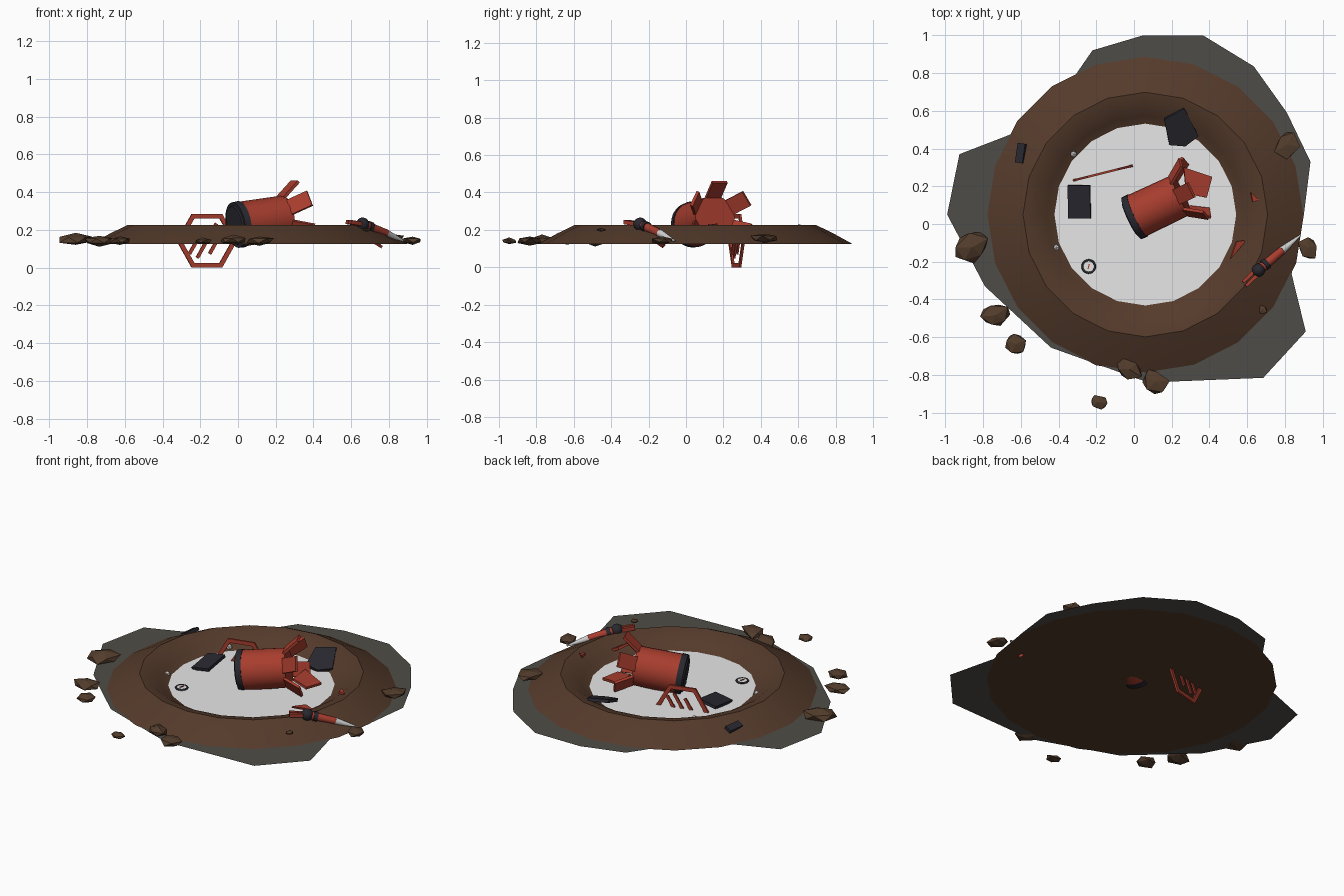
import bpy, bmesh, math, random
from math import cos, sin, pi, radians
from mathutils import Vector as V, Matrix, Euler

if "Cube" in bpy.data.objects:
    bpy.data.objects.remove(bpy.data.objects["Cube"])

random.seed(4)


def material(name, r, g, b):
    m = bpy.data.materials.new(name)
    m.diffuse_color = (r, g, b, 1)
    m.use_nodes = True
    m.node_tree.nodes["Principled BSDF"].inputs["Base Color"].default_value = m.diffuse_color
    return m


SOIL = material("brown soil", .090, .043, .024)
ROCK = material("rock brown", .086, .046, .025)
RED = material("red paint", .39, .047, .027)
SLATE = material("dark slate", .021, .021, .029)
SCORCH = material("scorched grey", .078, .073, .063)
PALE = material("pale grey", .83, .83, .83)
SILVER = material("silver", .62, .62, .62)


def finish(name, bm, mat, smooth=None):
    me = bpy.data.meshes.new(name)
    bm.to_mesh(me)
    bm.free()
    me.materials.append(mat)
    ob = bpy.data.objects.new(name, me)
    bpy.context.collection.objects.link(ob)
    if smooth:
        bpy.ops.object.select_all(action='DESELECT')
        ob.select_set(True)
        bpy.context.view_layer.objects.active = ob
        bpy.ops.object.shade_smooth_by_angle(angle=radians(smooth))
    return ob


def add_tube(bm, p, q, r1, r2, n=12):
    p, q = V(p), V(q)
    d = q - p
    M = Matrix.Translation((p + q) / 2) @ d.to_track_quat('Z', 'Y').to_matrix().to_4x4()
    bmesh.ops.create_cone(bm, cap_ends=True, segments=n, radius1=r1, radius2=r2,
                          depth=d.length, matrix=M)


def tube(name, p, q, r1, r2, mat, n=12):
    bm = bmesh.new()
    add_tube(bm, p, q, r1, r2, n)
    return finish(name, bm, mat, 35)


def add_bar(bm, p, q, side, width, thick):
    # box running p to q, its width measured along side
    p, q = V(p), V(q)
    z = (q - p).normalized()
    x = (V(side) - z * z.dot(V(side))).normalized()
    y = z.cross(x)
    M = Matrix((x * width, y * thick, z * (q - p).length)).transposed().to_4x4()
    bmesh.ops.create_cube(bm, size=1, matrix=Matrix.Translation((p + q) / 2) @ M)


def plate(name, pts, loc, rot, thick, mat):
    # flat polygon given thickness, then tilted into place
    bm = bmesh.new()
    f = bm.faces.new([bm.verts.new((x, y, -thick / 2)) for x, y in pts])
    ex = bmesh.ops.extrude_face_region(bm, geom=[f])
    bmesh.ops.translate(bm, vec=(0, 0, thick),
                        verts=[v for v in ex['geom'] if isinstance(v, bmesh.types.BMVert)])
    bmesh.ops.recalc_face_normals(bm, faces=bm.faces)
    M = Matrix.Translation(loc) @ Euler([radians(a) for a in rot]).to_matrix().to_4x4()
    bmesh.ops.transform(bm, matrix=M, verts=bm.verts)
    return finish(name, bm, mat)


CX, CY, N = .06, .05, 20


def circle(bm, r, z):
    return [bm.verts.new((CX + r * cos(2 * pi * i / N), CY + r * sin(2 * pi * i / N), z))
            for i in range(N)]


# crater: turned ring with raised rim, sunken floor and flat underside
bm = bmesh.new()
profile = [(.84, .125), (.74, .180), (.648, .225), (.585, .212), (.525, .172), (.48, .146), (.45, .137)]
loops = [circle(bm, r, z) for r, z in profile]
for a, b in zip(loops, loops[1:]):
    for i in range(N):
        j = (i + 1) % N
        bm.faces.new((a[i], a[j], b[j], b[i]))
bm.faces.new(loops[-1])
bm.faces.new(loops[0][::-1])
finish("crater", bm, SOIL, 25)

# pale crater floor
bm = bmesh.new()
bm.faces.new(circle(bm, .484, .147))
finish("crater_floor", bm, PALE)

# scorch mark around the crater
outline = [(-.99, .05), (-.925, .37), (-.64, .48), (-.31, .79), (-.22, .92), (.05, 1), (.365, 1),
           (.635, .835), (.81, .59), (.935, .33), (.9, .05), (.835, -.265), (.91, -.57),
           (.685, -.815), (.075, -.84), (-.44, -.655), (-.79, -.33)]
bm = bmesh.new()
outer = [bm.verts.new((x, y, .127)) for x, y in outline]
edges = []
for loop in (outer, circle(bm, .76, .127)):
    edges += [bm.edges.new((loop[i - 1], loop[i])) for i in range(len(loop))]
bmesh.ops.triangle_fill(bm, edges=edges, use_beauty=True)
bm.normal_update()
for f in bm.faces:
    if f.normal.z < 0:
        f.normal_flip()
finish("scorch_mark", bm, SCORCH)

# scattered rocks
rocks = [(.81, .42, .155, .074), (-.86, -.125, .148, .088), (.925, -.125, .143, .058),
         (-.735, -.485, .143, .077), (-.625, -.635, .143, .062), (-.025, -.77, .145, .072),
         (.115, -.835, .143, .068), (-.19, -.945, .139, .048), (.68, -.455, .20, .028)]
for k, (x, y, z, r) in enumerate(rocks):
    bm = bmesh.new()
    bmesh.ops.create_icosphere(bm, subdivisions=1, radius=r)
    for v in bm.verts:
        v.co *= random.uniform(.8, 1.22)
    M = (Matrix.Translation((x, y, z)) @ Matrix.Rotation(random.uniform(0, 6), 4, 'Z')
         @ Matrix.Diagonal((1.1, .88, .36, 1)))
    bmesh.ops.transform(bm, matrix=M, verts=bm.verts)
    finish(f"rock_{k + 1}", bm, ROCK)

# crashed body: red drum, dark end cap and collar
near, far = V((-.013, .03, .226)), V((.25, .155, .268))
axis = (far - near).normalized()
side = V((-axis.y, axis.x, 0)).normalized()
up = axis.cross(side)
tube("body", near + axis * .01, far, .12, .116, RED, 24)
tube("body_end_cap", near, near + axis * .035, .122, .124, SLATE, 24)
tube("body_end_plug", near - axis * .008, near + axis * .01, .10, .11, SLATE, 24)

# flared petals at the torn end; the lowest has broken off and lies flat
bm = bmesh.new()
for k in (0, 1, 2, 4, 5):
    a = k * pi / 3
    out = up * cos(a) + side * sin(a)
    tangent = side * cos(a) - up * sin(a)
    add_bar(bm, far - axis * .01 + out * .107, far + axis * .085 + out * .178, tangent, .088, .016)
finish("petals", bm, RED)
plate("fallen_petal", [(-.075, .085), (.078, .035), (.048, -.075), (-.062, -.055)],
      (.337, .215, .185), (0, 10, 0), .016, RED)

# hexagonal grille standing half buried in the floor
c = V((-.165, .27, .143))
gx, gz, gn = V((cos(radians(14)), sin(radians(14)), 0)), V((0, 0, 1)), V((-sin(radians(14)), cos(radians(14)), 0))
bm = bmesh.new()
hexa = [c + gx * .151 * cos(k * pi / 3) + gz * .151 * sin(k * pi / 3) for k in range(6)]
for k in range(6):
    p, q = hexa[k - 1], hexa[k]
    d = (q - p).normalized()
    add_bar(bm, p - d * .006, q + d * .006, gn, .012, .024)
slant = gx * .5 + gz * .866
for off, half in ((-.055, .08), (0, .105), (.055, .08)):
    mid = c + gx * off
    add_bar(bm, mid - slant * half, mid + slant * half, gn, .01, .018)
finish("grille", bm, RED)

# dark panels thrown clear
plate("floor_panel", [(-.06, -.088), (.06, -.088), (.06, .088), (-.06, .088)],
      (-.29, .117, .172), (8, -10, 0), .018, SLATE)
plate("slope_panel", [(-.085, -.06), (-.01, -.10), (.075, -.075), (.06, .10), (-.06, .085)],
      (.245, .505, .185), (20, 0, 22), .02, SLATE)
plate("small_panel", [(-.022, -.052), (.022, -.052), (.022, .052), (-.022, .052)],
      (-.60, .375, .185), (0, -25, -8), .02, SLATE)

# broken leg with joint and silver spike
a, b, d, e = V((.66, -.245, .230)), V((.785, -.14, .183)), V((.883, -.058, .140)), V((.585, -.318, .242))
tube("leg_tube", a, b, .026, .021, RED)
tube("leg_collar", a + (b - a) * .22, a + (b - a) * .36, .03, .03, SLATE)
tube("leg_spike", b, d, .021, .004, SILVER)
bm = bmesh.new()
bmesh.ops.create_uvsphere(bm, u_segments=14, v_segments=9, radius=.036, matrix=Matrix.Translation(a))
finish("leg_joint", bm, SLATE, 60)
bm = bmesh.new()
for s in (-1, 1):
    shift = V((-.6, .8, 0)) * .013 * s
    add_bar(bm, a + shift, e + shift, (-.6, .8, 0), .018, .022)
finish("leg_fork", bm, RED)

# small round gauge on the floor
g = V((-.24, -.225, .155))
bm = bmesh.new()
R, r, n, m = .033, .006, 20, 8
vs = [[bm.verts.new(g + V(((R + r * cos(2 * pi * j / m)) * cos(2 * pi * i / n),
                           (R + r * cos(2 * pi * j / m)) * sin(2 * pi * i / n),
                           r * sin(2 * pi * j / m)))) for j in range(m)] for i in range(n)]
for i in range(n):
    for j in range(m):
        i2, j2 = (i + 1) % n, (j + 1) % m
        bm.faces.new((vs[i][j], vs[i2][j], vs[i2][j2], vs[i][j2]))
finish("gauge_ring", bm, SLATE, 60)
tube("gauge_face", g - V((0, 0, .008)), g + V((0, 0, .003)), .03, .03, PALE, 20)
plate("gauge_needle", [(-.003, -.014), (.003, -.014), (.003, .014), (-.003, .014)],
      g + V((0, 0, .005)), (0, 0, -15), .004, RED)

# red shards and pale pebbles
plate("red_shard_long", [(-.055, -.07), (.038, .03), (-.02, .022)], (.56, -.115, .192), (0, 25, 0), .014, RED)
plate("red_shard_small", [(-.022, .028), (-.012, -.022), (.024, -.015)], (.64, .14, .222), (0, 12, 0), .014, RED)
plate("red_shard_buried", [(-.04, -.012), (.04, -.012), (.03, .014)], (.73, -.14, .13), (25, 25, 40), .014, RED)
for k, (x, y, z) in enumerate([(-.32, .37, .165), (-.412, -.125, .158)]):
    bm = bmesh.new()
    bmesh.ops.create_icosphere(bm, subdivisions=1, radius=.018, matrix=Matrix.Translation((x, y, z)))
    finish(f"pebble_{k + 1}", bm, PALE)
